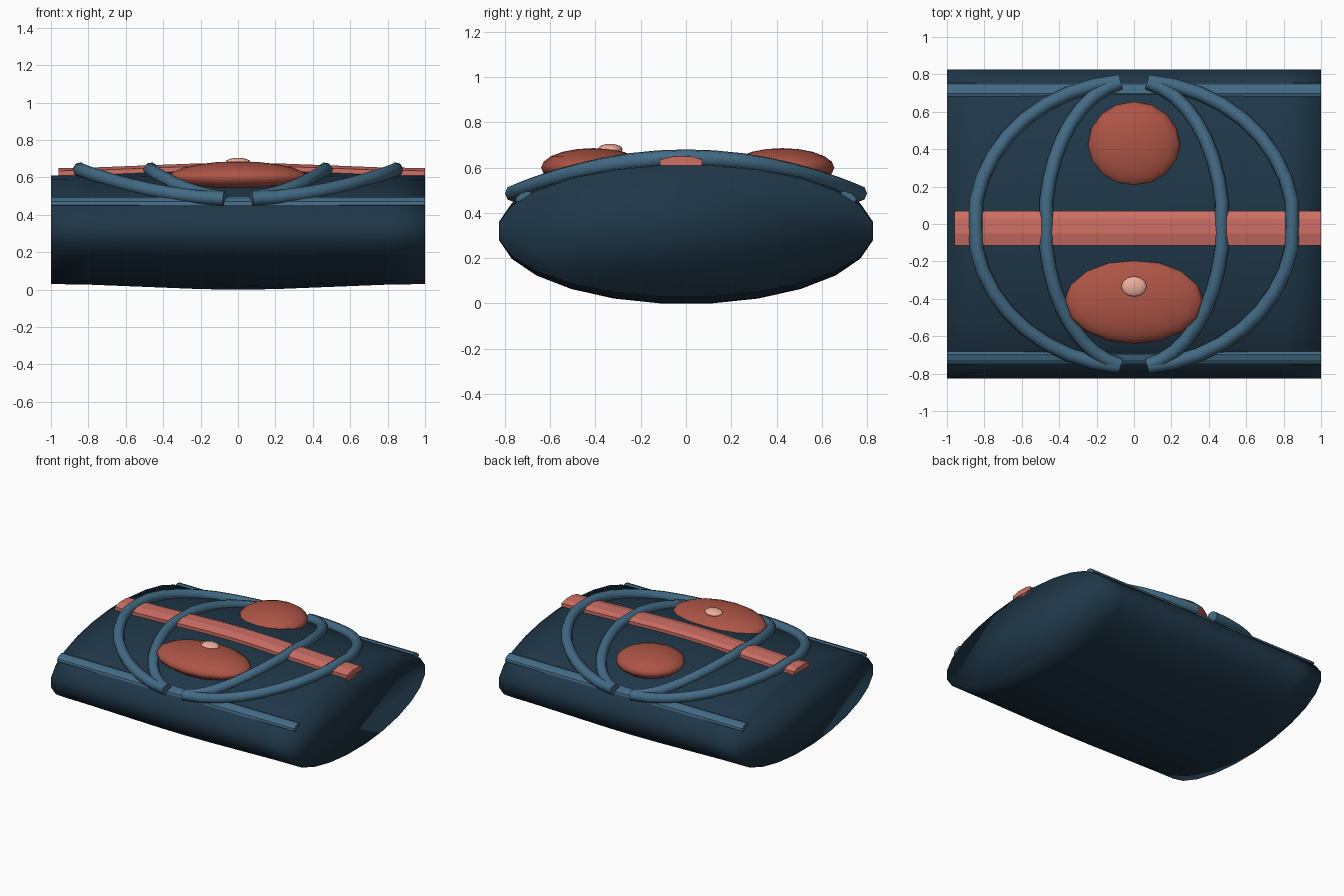
import bpy, bmesh
from math import sin, cos, pi, radians, acos

if "Cube" in bpy.data.objects:
    bpy.data.objects.remove(bpy.data.objects["Cube"])


def material(name, rgb):
    m = bpy.data.materials.new(name)
    m.diffuse_color = (*rgb, 1)
    m.use_nodes = True
    m.node_tree.nodes["Principled BSDF"].inputs["Base Color"].default_value = m.diffuse_color
    return m


NAVY = material("navy", (0.014, 0.038, 0.065))
BLUE = material("blue", (0.055, 0.145, 0.23))
RED = material("red", (0.42, 0.09, 0.06))
CORAL = material("coral", (0.62, 0.16, 0.13))
PALE = material("pale_pink", (0.85, 0.42, 0.34))


def loft(name, sections, mat, smooth):
    """Skin matching closed sections and cap both ends."""
    bm = bmesh.new()
    rings = [[bm.verts.new(p) for p in s] for s in sections]
    n = len(rings[0])
    for a, b in zip(rings, rings[1:]):
        for i in range(n):
            j = (i + 1) % n
            bm.faces.new((a[i], a[j], b[j], b[i]))
    bm.faces.new(rings[0])
    bm.faces.new(rings[-1])
    bmesh.ops.recalc_face_normals(bm, faces=bm.faces)
    for f in bm.faces:
        f.smooth = smooth
    me = bpy.data.meshes.new(name)
    bm.to_mesh(me)
    bm.free()
    me.materials.append(mat)
    ob = bpy.data.objects.new(name, me)
    bpy.context.collection.objects.link(ob)
    return ob


def tube(name, pts, radius, mat):
    cu = bpy.data.curves.new(name, 'CURVE')
    cu.dimensions = '3D'
    cu.bevel_depth = radius
    cu.bevel_resolution = 2
    cu.use_fill_caps = True
    sp = cu.splines.new('POLY')
    sp.points.add(len(pts) - 1)
    for p, co in zip(sp.points, pts):
        p.co = (*co, 1)
    cu.materials.append(mat)
    ob = bpy.data.objects.new(name, cu)
    bpy.context.collection.objects.link(ob)
    bpy.ops.object.select_all(action='DESELECT')
    ob.select_set(True)
    bpy.context.view_layer.objects.active = ob
    bpy.ops.object.convert(target='MESH')
    bpy.ops.object.shade_smooth_by_angle(angle=radians(50))


def dome(name, loc, scale, mat, seg=16, rings=10):
    bpy.ops.mesh.primitive_uv_sphere_add(segments=seg, ring_count=rings, radius=1, location=loc)
    ob = bpy.context.object
    ob.name = name
    ob.scale = scale
    ob.data.materials.append(mat)
    bpy.ops.object.shade_smooth_by_angle(angle=radians(40))


# Pillow-like body: oval section, slightly fuller in the middle
half = [(1, .29), (.8, .293), (.5, .305), (.2, .317)]
stations = [(-x, h) for x, h in half] + [(0, .32)] + half[::-1]
angles = [(i + .5) * pi / 12 for i in range(24)]
loft("body", [[(x, .832 * cos(a), .32 + h / .9914 * sin(a)) for a in angles]
              for x, h in stations], NAVY, True)

# Centre strap arching over the body
strap = [(-.115, .59), (-.115, .635), (-.05, .65), (.03, .648), (.07, .635), (.07, .59)]
xs = [-.96, -.75, -.5, -.2, 0, .2, .5, .75, 1]
loft("centre_strap", [[(x, y, z + .028 * (1 + cos(pi * x)) / 2) for y, z in strap]
                      for x in xs], CORAL, False)

# Edge piping along both long sides, flattened onto the slope
for side, label in ((-1, "front"), (1, "back")):
    t = radians(27)
    oval = [(.04 * cos(i * pi / 4), .018 * sin(i * pi / 4)) for i in range(8)]
    loft(label + "_piping",
         [[(x, side * (.718 + u * cos(t) + v * sin(t)), .472 - u * sin(t) + v * cos(t))
           for u, v in oval] for x in (-1, 1)], BLUE, False)

# Two pairs of hoops draped over the top
for rx, label in ((.855, "outer"), (.475, "inner")):
    for side, hand in ((-1, "left"), (1, "right")):
        end = acos(.075 / rx)
        pts = []
        for i in range(-9, 10):
            a = end * i / 9
            y = .765 * sin(a)
            x = rx * cos(a) - (.01 if i == 0 else 0)
            pts.append((side * x, y, .643 - .27 * y * y))
        tube(f"{label}_hoop_{hand}", pts, .038, BLUE)

# Raised oval pads and the small pale button
dome("front_pad", (0, -.41, .6), (.37, .23, .086), RED)
dome("back_pad", (0, .425, .6), (.247, .23, .086), RED)
dome("button", (0, -.335, .68), (.068, .055, .025), PALE, 12, 8)
